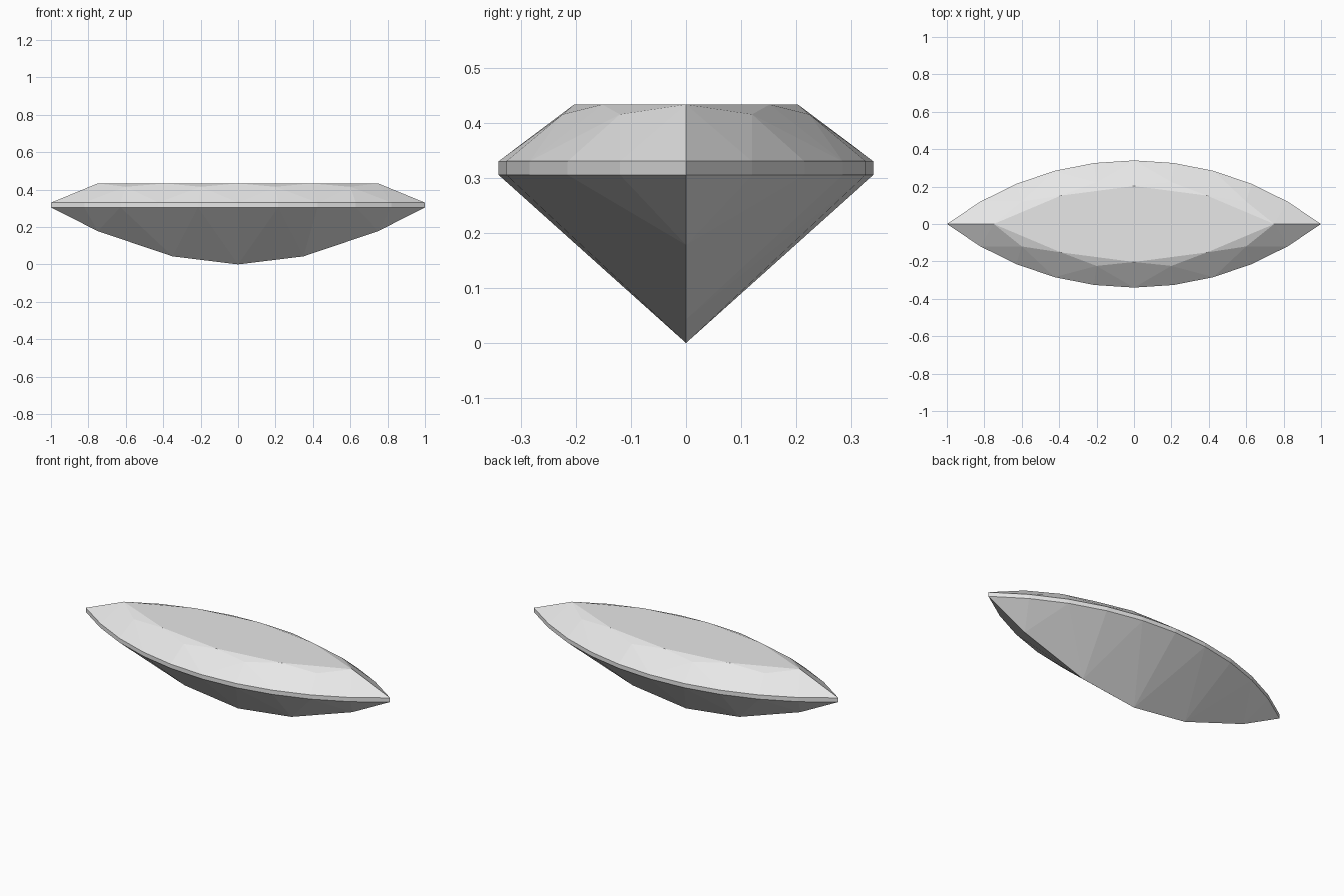
import bpy
import bmesh
from math import asin, sin, cos

cube = bpy.data.objects.get("Cube")
if cube:
    bpy.data.objects.remove(cube, do_unlink=True)

# Stone proportions
HALF_WIDTH = 0.34
GIRDLE_LOW, GIRDLE_HIGH = 0.305, 0.33
STAR_Z, TABLE_Z = 0.415, 0.433
STEPS = 5

stone = bpy.data.materials.new("pale grey stone")
stone.use_nodes = True
colour = (0.8, 0.8, 0.8, 1)
stone.diffuse_color = colour
stone.node_tree.nodes["Principled BSDF"].inputs["Base Color"].default_value = colour


def mirrored(points):
    """Repeat corner points across both vertical mid planes, without doubles."""
    return {(sx * x + 0.0, sy * y + 0.0, z)
            for x, y, z in points for sx in (1, -1) for sy in (1, -1)}


# Girdle: two circular arcs meeting in a point at each end
radius = (1 + HALF_WIDTH ** 2) / (2 * HALF_WIDTH)
half_angle = asin(1 / radius)
girdle = []
for i in range(STEPS + 1):
    a = half_angle * i / STEPS
    x = radius * sin(a)
    y = 0.0 if i == STEPS else radius * cos(a) - radius + HALF_WIDTH
    girdle += [(x, y, GIRDLE_LOW), (x, y, GIRDLE_HIGH)]

# Crown: table corners and the star facet tips below them
table = [(x, y, TABLE_Z) for x, y in ((0, 0.203), (0.39, 0.152), (0.75, 0))]
stars = [(x, y, STAR_Z) for x, y in ((0.2, 0.224), (0.6, 0.12))]

# Pavilion: keel running down to the culet
keel = [(0, 0, 0), (0.35, 0, 0.043), (0.75, 0, 0.178)]

# The facets are the convex skin over all corners
bm = bmesh.new()
for co in sorted(mirrored(girdle + table + stars + keel)):
    bm.verts.new(co)
bmesh.ops.convex_hull(bm, input=bm.verts[:])
bmesh.ops.dissolve_limit(bm, angle_limit=0.01, verts=bm.verts[:], edges=bm.edges[:])
bmesh.ops.recalc_face_normals(bm, faces=bm.faces[:])

mesh = bpy.data.meshes.new("marquise_gem")
bm.to_mesh(mesh)
bm.free()
mesh.materials.append(stone)
gem = bpy.data.objects.new("marquise_gem", mesh)
bpy.context.collection.objects.link(gem)
